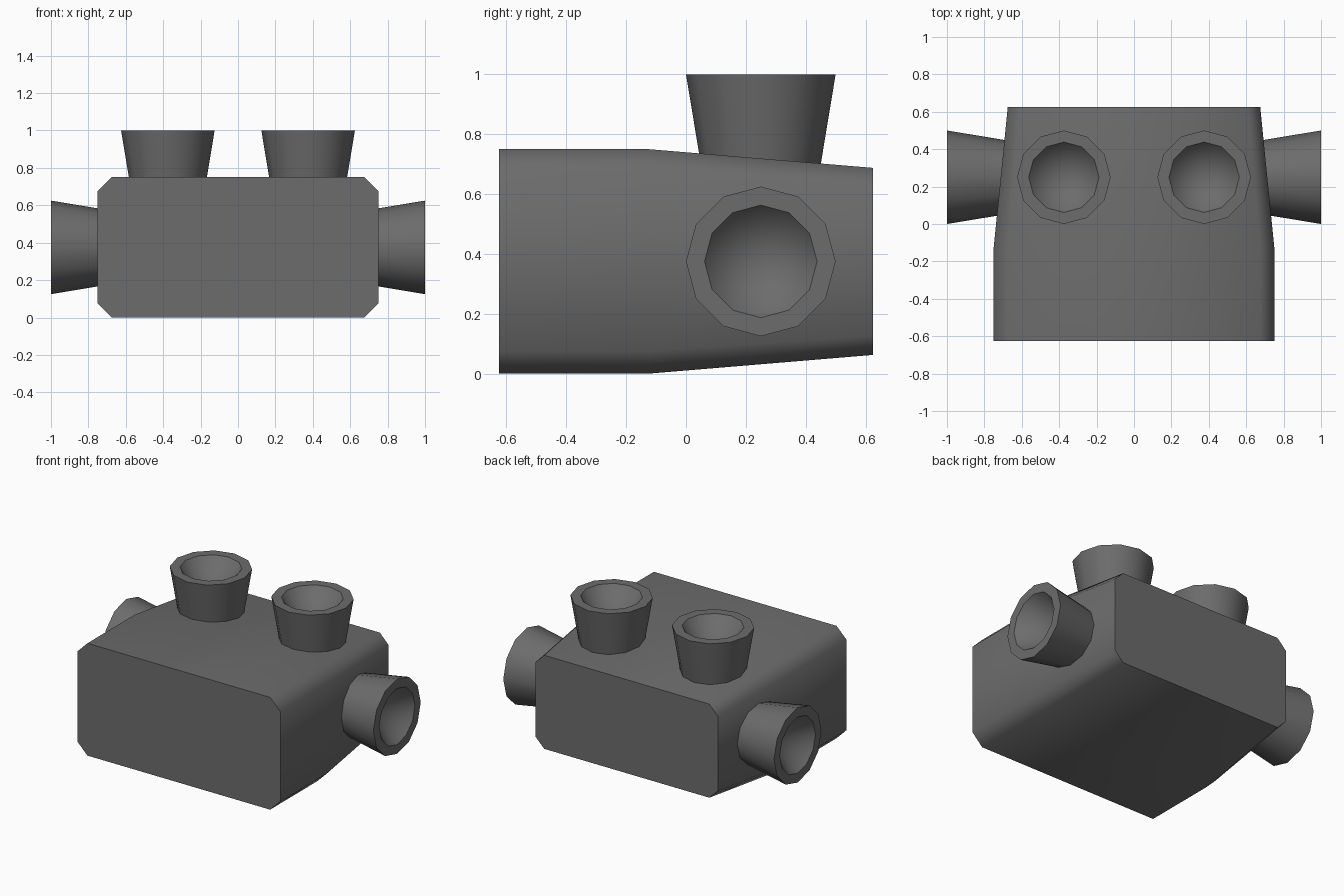
import bpy, bmesh, math
from mathutils import Matrix, Vector

if "Cube" in bpy.data.objects:
    bpy.data.objects.remove(bpy.data.objects["Cube"])

grey = bpy.data.materials.new("dark grey")
grey.diffuse_color = (0.15, 0.15, 0.15, 1)
grey.use_nodes = True
grey.node_tree.nodes["Principled BSDF"].inputs["Base Color"].default_value = grey.diffuse_color


def finish(name, bm, angle):
    bmesh.ops.recalc_face_normals(bm, faces=bm.faces)
    mesh = bpy.data.meshes.new(name)
    bm.to_mesh(mesh)
    bm.free()
    mesh.materials.append(grey)
    ob = bpy.data.objects.new(name, mesh)
    bpy.context.collection.objects.link(ob)
    bpy.ops.object.select_all(action='DESELECT')
    ob.select_set(True)
    bpy.context.view_layer.objects.active = ob
    bpy.ops.object.shade_smooth_by_angle(angle=math.radians(angle))
    return ob


def loft(bm, rings):
    for a, b in zip(rings, rings[1:]):
        for i in range(len(a)):
            j = (i + 1) % len(a)
            bm.faces.new((a[i], a[j], b[j], b[i]))


# Body: chamfered rectangle, straight at the front and tapering to the back
def section(bm, y, w, h, c):
    pts = []
    for sx, sz in ((1, 1), (-1, 1), (-1, -1), (1, -1)):
        pair = [(sx * w, sz * (h - c)), (sx * (w - c), sz * h)]
        pts += pair if sx * sz > 0 else pair[::-1]
    return [bm.verts.new((x, y, 0.375 + z)) for x, z in pts]


bm = bmesh.new()
rings = [section(bm, -0.625, 0.75, 0.375, 0.075),
         section(bm, -0.125, 0.75, 0.375, 0.075),
         section(bm, 0.625, 0.675, 0.3125, 0.065)]
loft(bm, rings)
bm.faces.new(rings[0])
bm.faces.new(rings[-1])
finish("body", bm, 50)


# Flared nozzles: twelve sides, flat rim, conical hollow
def nozzle(name, tip, direction):
    bm = bmesh.new()
    profile = [(0.188, -0.375), (0.25, 0), (0.188, 0)]
    rings = [[bm.verts.new((r * math.cos(k * math.pi / 6),
                            r * math.sin(k * math.pi / 6), z))
              for k in range(12)] for r, z in profile]
    loft(bm, rings)
    apex = bm.verts.new((0, 0, -0.22))
    for k in range(12):
        bm.faces.new((rings[-1][k], rings[-1][(k + 1) % 12], apex))
    bm.faces.new(rings[0])
    rot = Vector((0, 0, 1)).rotation_difference(Vector(direction))
    bmesh.ops.transform(bm, verts=bm.verts,
                        matrix=Matrix.Translation(tip) @ rot.to_matrix().to_4x4())
    finish(name, bm, 40)


for side, s in (("left", -1), ("right", 1)):
    nozzle("top_nozzle_" + side, (s * 0.375, 0.25, 1), (0, 0, 1))
    nozzle("side_nozzle_" + side, (s, 0.25, 0.375), (s, 0, 0))
